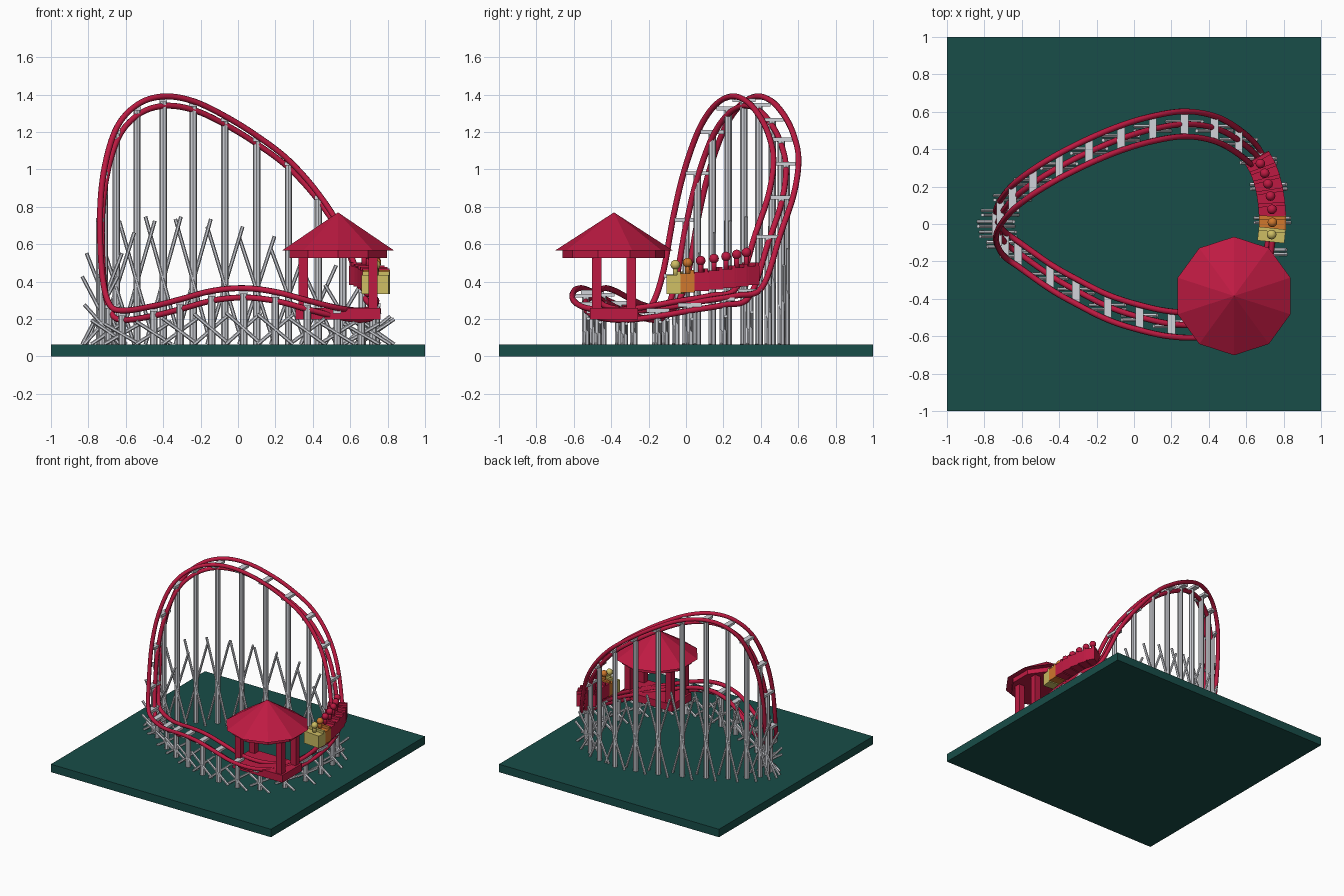
import bpy, bmesh, math
from mathutils import Vector, Matrix

if "Cube" in bpy.data.objects:
    bpy.data.objects.remove(bpy.data.objects["Cube"], do_unlink=True)


def material(name, r, g, b):
    lin = [((c / 255 + 0.055) / 1.055) ** 2.4 for c in (r, g, b)] + [1]
    mat = bpy.data.materials.new(name)
    mat.use_nodes = True
    mat.diffuse_color = lin
    mat.node_tree.nodes["Principled BSDF"].inputs["Base Color"].default_value = lin
    return mat


green = material("dark green", 24, 77, 72)
crimson = material("crimson", 190, 26, 66)
pale = material("pale grey", 208, 210, 216)
yellow = material("straw yellow", 206, 190, 100)
orange = material("orange", 208, 120, 45)


def finish(bm, name, mat, smooth=False):
    mesh = bpy.data.meshes.new(name)
    bm.to_mesh(mesh)
    bm.free()
    mesh.materials.append(mat)
    obj = bpy.data.objects.new(name, mesh)
    bpy.context.collection.objects.link(obj)
    if smooth:
        mesh.polygons.foreach_set("use_smooth", [True] * len(mesh.polygons))


def add_box(bm, center, size, frame=Matrix()):
    m = Matrix.Translation(center) @ frame @ Matrix.Diagonal((*size, 1))
    bmesh.ops.create_cube(bm, size=1, matrix=m)


def add_rod(bm, a, b, radius, sides=8):
    a, b = Vector(a), Vector(b)
    turn = (b - a).to_track_quat("Z", "Y").to_matrix().to_4x4()
    bmesh.ops.create_cone(bm, cap_ends=True, segments=sides, radius1=radius, radius2=radius,
                          depth=(b - a).length, matrix=Matrix.Translation((a + b) / 2) @ turn)


# Track path, one point per support
PATH = [Vector(p) for p in (
    (-.62, -.16, .245), (-.45, -.28, .27), (-.31, -.36, .305), (-.14, -.445, .35),
    (.03, -.5, .365), (.2, -.535, .345), (.37, -.535, .3), (.53, -.47, .26),
    (.66, -.33, .245), (.72, -.15, .265), (.74, .02, .295), (.72, .2, .325),
    (.665, .34, .37), (.56, .44, .66), (.43, .51, .87), (.27, .535, 1.05),
    (.1, .51, 1.18), (-.07, .46, 1.285), (-.24, .39, 1.365), (-.4, .31, 1.39),
    (-.54, .225, 1.345), (-.65, .14, 1.22), (-.715, .06, 1.0), (-.738, 0, .75),
    (-.727, -.055, .45), (-.69, -.11, .285))]
COUNT, STEPS, GROUND = len(PATH), 8, .065


def track(u):
    """Position and direction on the smooth closed path."""
    i, f = int(u) % COUNT, u - int(u)
    p0, p1, p2, p3 = (PATH[(i + k) % COUNT] for k in (-1, 0, 1, 2))
    a, b, c = p2 - p0, 2 * p0 - 5 * p1 + 4 * p2 - p3, 3 * (p1 - p2) + p3 - p0
    return p1 + (a * f + b * f * f + c * f ** 3) / 2, a + 2 * b * f + 3 * c * f * f


# Two rails shifted sideways and a spine below, all following one path
for name, shift in (("back_rail", (0, .067, 0)), ("front_rail", (0, -.067, 0)),
                    ("track_spine", (.01, 0, -.05))):
    curve = bpy.data.curves.new(name, "CURVE")
    curve.dimensions = "3D"
    curve.bevel_depth = .016
    curve.bevel_resolution = 2
    spline = curve.splines.new("POLY")
    spline.points.add(COUNT * STEPS - 1)
    for k, point in enumerate(spline.points):
        point.co = (*(track(k / STEPS)[0] + Vector(shift)), 1)
    spline.use_cyclic_u = True
    spline.use_smooth = True
    curve.materials.append(crimson)
    bpy.context.collection.objects.link(bpy.data.objects.new(name, curve))

# Ground slab
bm = bmesh.new()
add_box(bm, (0, 0, GROUND / 2), (2, 2, GROUND))
finish(bm, "ground_slab", green)

# Cross ties, pillars and crossed braces
ties, pillars, braces = bmesh.new(), bmesh.new(), bmesh.new()
for pos in PATH:
    mid = pos - Vector((0, 0, .02))
    add_box(ties, mid, (.042, .125, .02))
    add_rod(pillars, (mid.x, mid.y, GROUND), mid, .02)
    top = GROUND + .03 + (mid.z - GROUND) * .5
    for s in (-1, 1):
        y = mid.y + s * .012
        add_rod(braces, (mid.x - s * .095, y, GROUND), (mid.x + s * .095, y, top), .01, 6)
finish(ties, "track_ties", pale)
finish(pillars, "support_pillars", pale)
finish(braces, "support_braces", pale)

# Station: floor, posts and ten-sided roof
SX, SY = .535, -.385
bm = bmesh.new()
add_box(bm, (SX, SY, .228), (.455, .255, .06))
finish(bm, "station_floor", crimson)
bm = bmesh.new()
for sx in (-1, 1):
    for sy in (-1, 1):
        add_box(bm, (SX + sx * .187, SY + sy * .093, .395), (.05, .05, .29))
finish(bm, "station_posts", crimson)
for name, r1, r2, low, high in (("station_eave", .274, .274, .527, .567),
                                ("station_roof", .317, 0, .565, .77)):
    bm = bmesh.new()
    bmesh.ops.create_cone(bm, cap_ends=True, segments=10, radius1=r1, radius2=r2, depth=high - low,
                          matrix=Matrix.Translation((SX, SY, (low + high) / 2)))
    finish(bm, name, crimson)

# Train of cars with one rider each
for k, mat in enumerate([yellow, orange] + [crimson] * 5):
    pos, t = track(9.55 + .385 * k)
    frame = Matrix.Rotation(math.atan2(t.y, t.x), 4, "Z")
    base = Vector((pos.x, pos.y, .335 + .008 * k))
    bm = bmesh.new()
    add_box(bm, base + Vector((0, 0, .05)), (.078, .145, .1), frame)
    add_box(bm, base + frame @ Vector((.025, 0, .06)), (.02, .145, .12), frame)
    finish(bm, f"car_{k + 1}", mat)
    head = base + Vector((0, 0, .155 + .003 * k))
    bm = bmesh.new()
    add_rod(bm, base + Vector((0, 0, .09)), head, .014)
    bmesh.ops.create_uvsphere(bm, u_segments=12, v_segments=8, radius=.026,
                              matrix=Matrix.Translation(head))
    finish(bm, f"rider_{k + 1}", mat, smooth=True)
